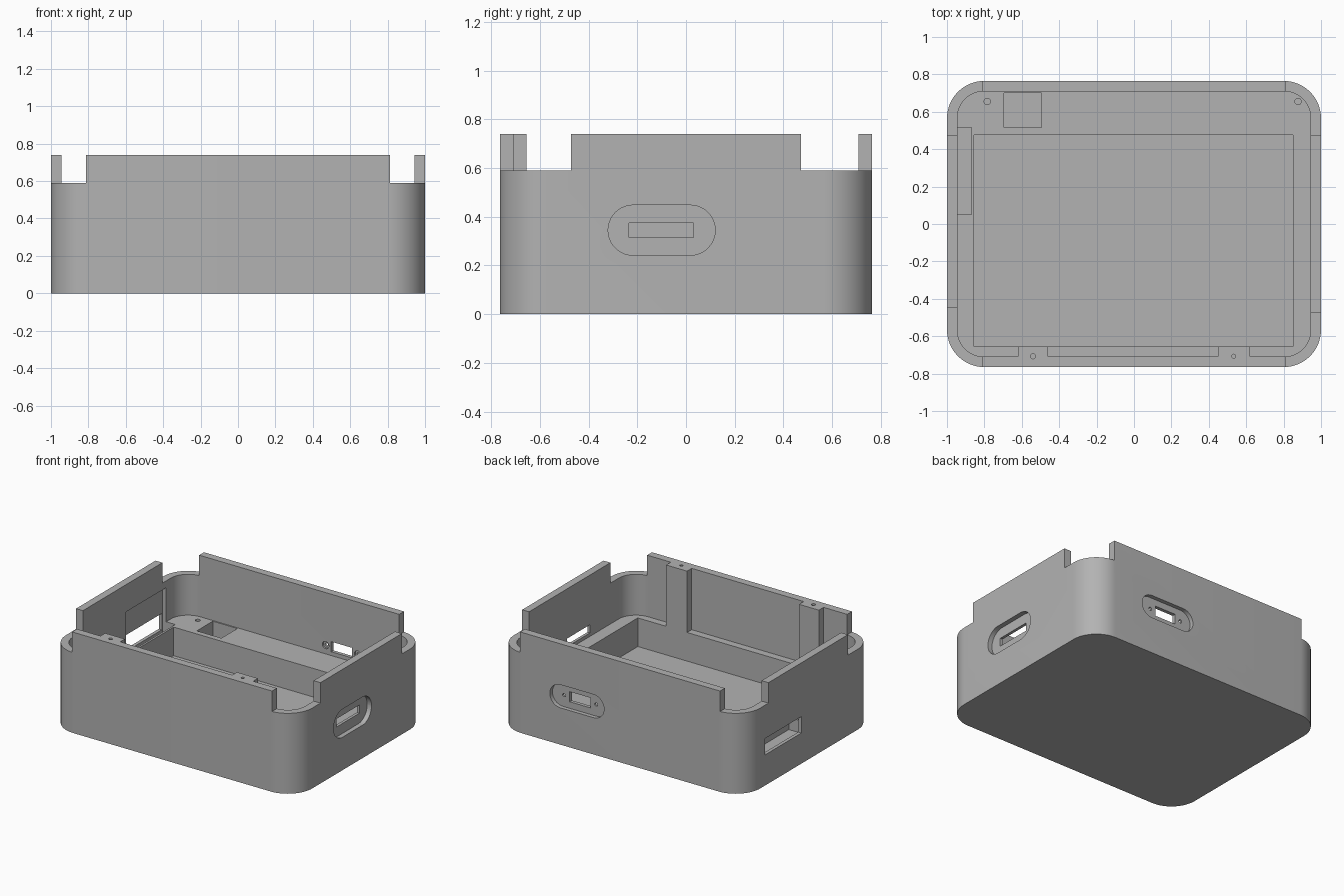
import bpy, bmesh, math
from mathutils import Vector

cube = bpy.data.objects.get("Cube")
if cube:
    bpy.data.objects.remove(cube, do_unlink=True)

grey = bpy.data.materials.new("plain grey")
grey.use_nodes = True
grey.diffuse_color = (0.45, 0.45, 0.45, 1)
grey.node_tree.nodes["Principled BSDF"].inputs["Base Color"].default_value = (0.45, 0.45, 0.45, 1)


def prism(name, a, b, radius=0.0, axis="z", steps=10):
    """Box from corner a to corner b, with the edges along one axis rounded."""
    order = {"x": (1, 2, 0), "y": (2, 0, 1), "z": (0, 1, 2)}[axis]
    u, v, w = order
    lo = [min(p, q) for p, q in zip(a, b)]
    hi = [max(p, q) for p, q in zip(a, b)]
    outline = []
    corners = [(hi[u], hi[v], 1, 1), (lo[u], hi[v], -1, 1),
               (lo[u], lo[v], -1, -1), (hi[u], lo[v], 1, -1)]
    for i, (cu, cv, su, sv) in enumerate(corners):
        if radius == 0:
            outline.append((cu, cv))
            continue
        for k in range(steps + 1):
            t = math.pi / 2 * (i + k / steps)
            outline.append((cu - su * radius + radius * math.cos(t),
                            cv - sv * radius + radius * math.sin(t)))
    bm = bmesh.new()
    verts = []
    for p, q in outline:
        co = Vector((0, 0, 0))
        co[u], co[v], co[w] = p, q, lo[w]
        verts.append(bm.verts.new(co))
    face = bm.faces.new(verts)
    new = bmesh.ops.extrude_face_region(bm, geom=[face])["geom"]
    shift = Vector((0, 0, 0))
    shift[w] = hi[w] - lo[w]
    bmesh.ops.translate(bm, vec=shift, verts=[g for g in new if isinstance(g, bmesh.types.BMVert)])
    bmesh.ops.remove_doubles(bm, verts=bm.verts, dist=1e-5)
    bmesh.ops.recalc_face_normals(bm, faces=bm.faces)
    mesh = bpy.data.meshes.new(name)
    bm.to_mesh(mesh)
    bm.free()
    mesh.materials.append(grey)
    obj = bpy.data.objects.new(name, mesh)
    bpy.context.scene.collection.objects.link(obj)
    return obj


def rod(name, center, radius, half, axis):
    """Short round cutter centred on a point."""
    size = [radius] * 3
    size["xyz".index(axis)] = half
    c, s = Vector(center), Vector(size)
    return prism(name, c - s, c + s, radius * 0.999, axis, 4)


def combine(target, tool, operation="DIFFERENCE"):
    tool.hide_render = True
    mod = target.modifiers.new("combine", "BOOLEAN")
    mod.operation = operation
    mod.solver = "EXACT"
    mod.object = tool
    bpy.context.view_layer.objects.active = target
    bpy.ops.object.modifier_apply(modifier=mod.name)
    bpy.data.objects.remove(tool, do_unlink=True)


W, D, TOP, RIM = 1.0, 0.765, 0.74, 0.59
WALL, SHELF, FLOOR = 0.056, 0.29, 0.08

# Outer shell, hollow down to the shelf
case = prism("enclosure_base", (-W, -D, 0), (W, D, TOP), 0.2, "z", 16)
combine(case, prism("cavity", (WALL - W, WALL - D, SHELF), (W - WALL, D - WALL, 1), 0.14, "z", 16))

# Lowered corners, leaving raised wall panels
for sx, sy, ny in ((-1, -1, 0.45), (-1, 1, 0.472), (1, -1, 0.472), (1, 1, 0.472)):
    combine(case, prism("corner_notch", (sx * 0.812, sy * ny, RIM), (sx * 1.2, sy * 1.2, 1)))

# Screw posts inside the front wall
for x0, x1 in ((-0.62, -0.46), (0.45, 0.62)):
    combine(case, prism("front_post", (x0, -0.74, 0.2), (x1, -0.655, TOP)), "UNION")

# Large pocket and small square well in the shelf
combine(case, prism("main_pocket", (-0.855, -0.655, FLOOR), (0.85, 0.475, SHELF + 0.02)))
combine(case, prism("square_well", (-0.695, 0.515, FLOOR), (-0.495, 0.70, SHELF + 0.02)))

# Left side socket: inner recess and outer window
combine(case, prism("socket_recess", (-0.975, 0.05, 0.2), (-0.87, 0.515, 0.54)))
combine(case, prism("socket_window", (-1.1, 0.09, 0.225), (-0.92, 0.51, 0.345)))

# Right side port: oval recess and through slot
combine(case, prism("right_recess", (0.965, -0.32, 0.242), (1.1, 0.12, 0.448), 0.1029, "x"))
combine(case, prism("right_slot", (0.9, -0.235, 0.315), (1.1, 0.03, 0.375)))

# Back port: oval recess, through slot and two screw holes
combine(case, prism("back_recess", (0.13, 0.735, 0.27), (0.57, 0.9, 0.44), 0.0849, "y"))
combine(case, prism("back_slot", (0.26, 0.65, 0.318), (0.43, 0.9, 0.392)))
for x in (0.215, 0.475):
    combine(case, rod("port_screw_hole", (x, 0.75, 0.355), 0.012, 0.1, "y"))
    combine(case, rod("port_counterbore", (x, 0.70, 0.355), 0.027, 0.02, "y"))

# Screw holes in the posts and in the back of the shelf
for x, y, z, r in ((-0.54, -0.707, TOP, 0.014), (0.533, -0.707, TOP, 0.011),
                   (-0.785, 0.655, SHELF, 0.017), (0.877, 0.655, SHELF, 0.017)):
    combine(case, rod("screw_hole", (x, y, z), r, 0.12, "z"))

# Smooth the rounded corners, keep the edges sharp
bpy.ops.object.select_all(action="DESELECT")
case.select_set(True)
bpy.context.view_layer.objects.active = case
bpy.ops.object.shade_smooth_by_angle(angle=math.radians(30))
